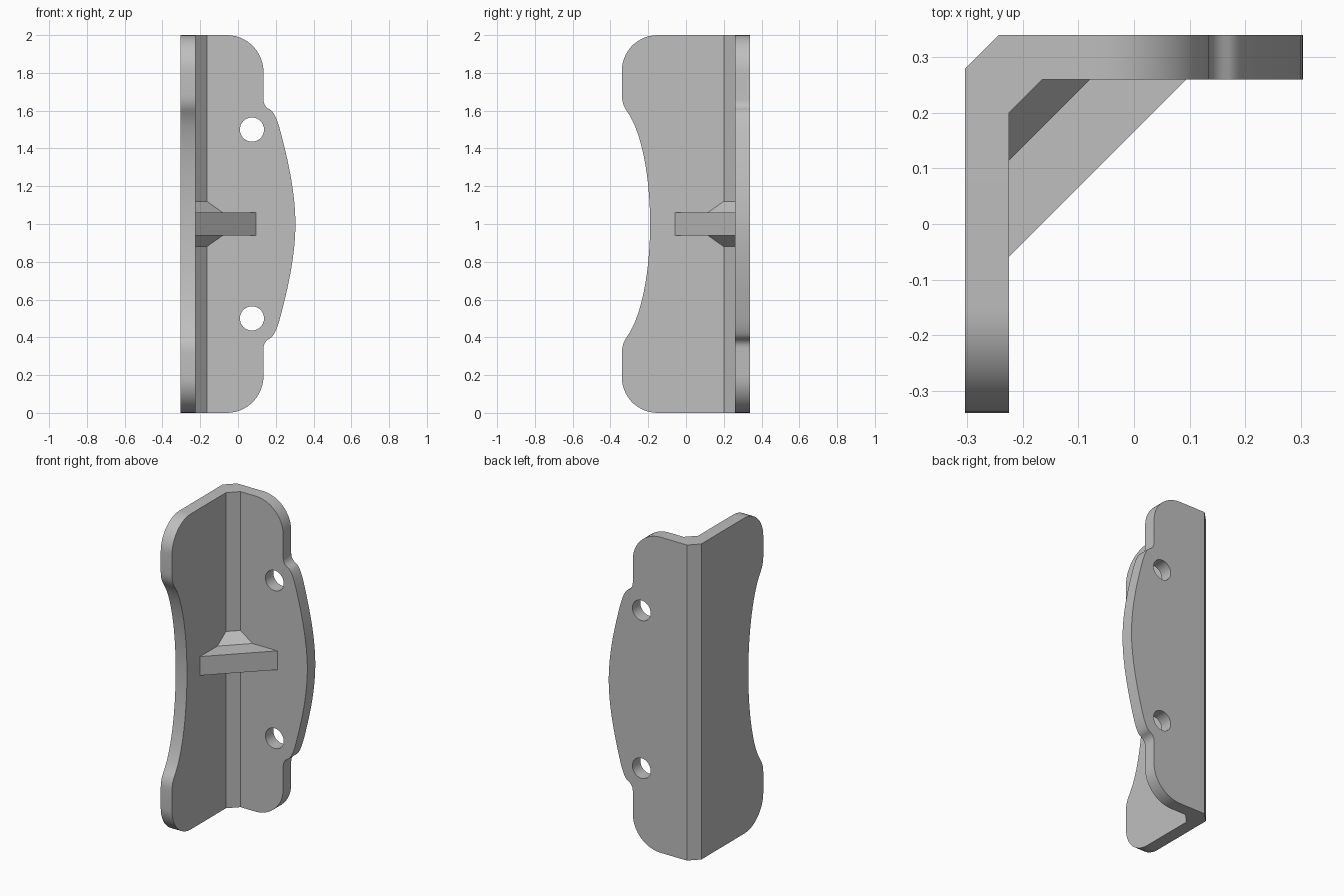
import bpy
import bmesh
import math
from mathutils import Vector
from mathutils.geometry import interpolate_bezier

if "Cube" in bpy.data.objects:
    bpy.data.objects.remove(bpy.data.objects["Cube"], do_unlink=True)

grey = bpy.data.materials.new("light grey")
grey.use_nodes = True
grey.diffuse_color = (0.52, 0.52, 0.52, 1)
grey.node_tree.nodes["Principled BSDF"].inputs["Base Color"].default_value = (0.52, 0.52, 0.52, 1)

# Overall section: outer and inner wall positions, corner chamfer
X_OUT, X_IN = -0.304, -0.225
Y_OUT, Y_IN = 0.34, 0.26
CHAMFER = 0.06
HEIGHT = 2.0


def outline(root, knots):
    """Plate edge from the root at the top, along curves, mirrored to the bottom."""
    half = [Vector((root, HEIGHT))]
    for count, *curve in knots:
        half += interpolate_bezier(*[Vector(p) for p in curve], count)
    clean = [p for i, p in enumerate(half) if i == 0 or (p - half[i - 1]).length > 1e-5]
    return clean + [Vector((p.x, HEIGHT - p.y)) for p in reversed(clean[:-1])]


def corner(edge, radius, side):
    """Rounded top corner of a plate; side is the direction of the free edge."""
    k = radius * 0.4477
    start = edge - side * radius
    return (14, (start, HEIGHT), (edge - side * k, HEIGHT),
            (edge, HEIGHT - k), (edge, HEIGHT - radius))


def add_shell(bm, near, far, skip=()):
    """Two matching loops as caps, joined by walls, leaving skipped walls open."""
    a = [bm.verts.new(p) for p in near]
    b = [bm.verts.new(p) for p in far]
    bm.faces.new(a)
    bm.faces.new(reversed(b))
    n = len(a)
    for i in range(n):
        if i not in skip:
            j = (i + 1) % n
            bm.faces.new((a[i], b[i], b[j], a[j]))


def finish(bm, name):
    bmesh.ops.recalc_face_normals(bm, faces=bm.faces)
    mesh = bpy.data.meshes.new(name)
    bm.to_mesh(mesh)
    bm.free()
    mesh.materials.append(grey)
    obj = bpy.data.objects.new(name, mesh)
    bpy.context.collection.objects.link(obj)
    return obj


# Back plate edge: rounded end, small fillet, then a long outward bulge
back_edge = outline(X_IN + CHAMFER, [
    corner(0.135, 0.195, 1),
    (7, (0.135, 1.66), (0.135, 1.63), (0.15, 1.615), (0.17, 1.605)),
    (9, (0.17, 1.605), (0.19, 1.595), (0.208, 1.55), (0.222, 1.5)),
    (16, (0.222, 1.5), (0.262, 1.35), (0.304, 1.17), (0.304, 1.0)),
])

# Side plate edge: rounded end, then a long hollow
side_edge = outline(Y_IN - CHAMFER, [
    corner(-0.34, 0.19, -1),
    (8, (-0.34, 1.69), (-0.34, 1.635), (-0.323, 1.612), (-0.305, 1.585)),
    (20, (-0.305, 1.585), (-0.235, 1.48), (-0.19, 1.25), (-0.19, 1.0)),
])

# Angle bracket: both plates welded to a chamfered corner post
bm = bmesh.new()
add_shell(bm, [(p.x, Y_IN, p.y) for p in back_edge],
          [(p.x, Y_OUT, p.y) for p in back_edge], skip={len(back_edge) - 1})
add_shell(bm, [(X_IN, p.x, p.y) for p in side_edge],
          [(X_OUT, p.x, p.y) for p in side_edge], skip={len(side_edge) - 1})
post = [(X_OUT, Y_IN - CHAMFER), (X_OUT, Y_OUT - CHAMFER), (X_OUT + CHAMFER, Y_OUT),
        (X_IN + CHAMFER, Y_OUT), (X_IN + CHAMFER, Y_IN), (X_IN, Y_IN - CHAMFER)]
add_shell(bm, [(x, y, 0) for x, y in post], [(x, y, HEIGHT) for x, y in post], skip={3, 5})
bmesh.ops.remove_doubles(bm, verts=bm.verts, dist=1e-4)
bracket = finish(bm, "angle_bracket")

# Screw holes through the back plate
for z in (0.5, 1.5):
    bpy.ops.mesh.primitive_cylinder_add(vertices=40, radius=0.064, depth=0.3,
                                        location=(0.074, 0.3, z),
                                        rotation=(math.pi / 2, 0, 0))
    cutter = bpy.context.object
    cutter.name = "hole_cutter"
    cutter.data.materials.append(grey)
    cut = bracket.modifiers.new("hole", 'BOOLEAN')
    cut.operation = 'DIFFERENCE'
    cut.solver = 'EXACT'
    cut.object = cutter
    bpy.ops.object.select_all(action='DESELECT')
    bpy.context.view_layer.objects.active = bracket
    bracket.select_set(True)
    bpy.ops.object.modifier_apply(modifier=cut.name)
    bpy.data.objects.remove(cutter, do_unlink=True)

bpy.ops.object.shade_smooth_by_angle(angle=math.radians(25))

# Diagonal brace: flared at the corner, flat towards the front, slightly sunk in the walls
SINK = 0.01
bm = bmesh.new()
rings = []
for diagonal, half in ((-0.435, 0.127), (-0.34, 0.06), (-0.166, 0.06)):
    left = (X_IN - SINK, X_IN - SINK - diagonal)
    right = (Y_IN + SINK + diagonal, Y_IN + SINK)
    rings.append([bm.verts.new((*p, 1 + s * half))
                  for p, s in ((left, -1), (right, -1), (right, 1), (left, 1))])
for a, b in zip(rings, rings[1:]):
    for i in range(4):
        j = (i + 1) % 4
        bm.faces.new((a[i], a[j], b[j], b[i]))
bm.faces.new(rings[0])
bm.faces.new(rings[-1])
finish(bm, "corner_brace")
